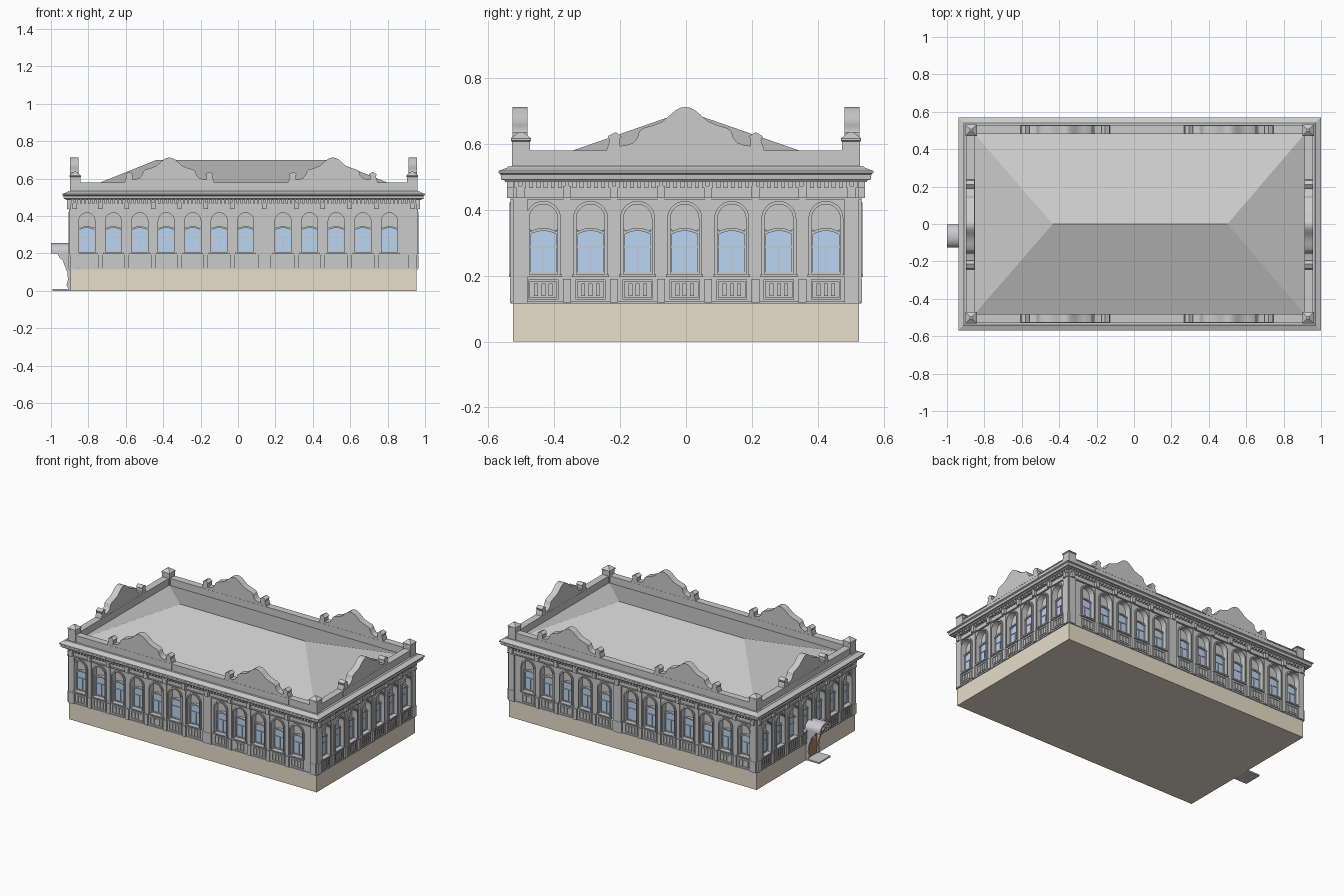
import bpy, bmesh, math
from mathutils import Vector

if "Cube" in bpy.data.objects:
    bpy.data.objects.remove(bpy.data.objects["Cube"])

X0, X1, Y = -0.895, 0.955, 0.525          # wall planes
parts = {}                                # part name -> bmesh

# a side maps (along wall, outward distance, height) to world space
SIDES = {
    "front": lambda u, d, z: (u, -Y - d, z),
    "back": lambda u, d, z: (u, Y + d, z),
    "right": lambda u, d, z: (X1 + d, u, z),
    "left": lambda u, d, z: (X0 - d, u, z),
}


def loft(part, rings, closed=False):
    """Skin a row of equal-length loops; cap the ends, or join them if closed."""
    bm = parts.setdefault(part, bmesh.new())
    vs = [[bm.verts.new(p) for p in r] for r in rings]
    n = len(vs[0])
    pairs = list(zip(vs, vs[1:])) + ([(vs[-1], vs[0])] if closed else [])
    for a, b in pairs:
        for i in range(n):
            bm.faces.new((a[i], a[(i + 1) % n], b[(i + 1) % n], b[i]))
    if not closed:
        bm.faces.new(vs[0][::-1])
        bm.faces.new(vs[-1])


def prism(part, side, outline, d0, d1):
    loft(part, [[side(u, d, z) for u, z in outline] for d in (d0, d1)])


def box(part, side, u0, u1, z0, z1, d0, d1):
    prism(part, side, [(u0, z0), (u1, z0), (u1, z1), (u0, z1)], d0, d1)


def rect(off, z):
    return [(X0 - off, -Y - off, z), (X1 + off, -Y - off, z),
            (X1 + off, Y + off, z), (X0 - off, Y + off, z)]


def arch(c, r, z0, spring, n=14):
    arc = [(c + r * math.cos(math.pi * i / n), spring + r * math.sin(math.pi * i / n))
           for i in range(n + 1)]
    return [(c + r, z0)] + arc + [(c - r, z0)]


def window(side, c):
    # recess, glass and glazing bars
    prism("window_cutter", side, arch(c, 0.044, 0.204, 0.374), -0.03, 0.02)
    box("window_glass", side, c - 0.042, c + 0.042, 0.208, 0.338, -0.031, -0.022)
    for s in (-1, 1):
        box("window_frame", side, c + s * 0.0415 - 0.0025, c + s * 0.0415 + 0.0025, 0.204, 0.34, -0.031, -0.016)
    box("window_frame", side, c - 0.002, c + 0.002, 0.208, 0.287, -0.031, -0.018)
    box("window_frame", side, c - 0.042, c + 0.042, 0.285, 0.290, -0.031, -0.018)
    box("window_frame", side, c - 0.042, c + 0.042, 0.204, 0.211, -0.031, -0.018)
    # segmental lintel over the glass
    seg = [(c + 0.044 * t / 4, 0.345 - 0.013 * (t / 4) ** 2) for t in range(-4, 5)]
    prism("window_lintel", side, seg[::-1] + [(u, z - 0.009) for u, z in seg], -0.031, -0.012)
    # arched surround in two steps
    for ro, ri, d in ((0.053, 0.044, 0.007), (0.048, 0.043, 0.011)):
        prism("window_surround", side,
              arch(c, ro, 0.2, 0.374) + arch(c, ri, 0.2, 0.374)[::-1], -0.005, d)
    box("window_sill", side, c - 0.056, c + 0.056, 0.196, 0.204, -0.03, 0.012)
    # panel below the sill
    for u0, u1, z0, z1 in ((-.046, .046, .182, .188), (-.046, .046, .128, .134),
                           (-.046, -.040, .134, .182), (.040, .046, .134, .182)):
        box("sill_panel", side, c + u0, c + u1, z0, z1, -0.002, 0.005)
    for k in (-1, 0, 1):
        box("sill_panel", side, c + k * 0.022 - 0.006, c + k * 0.022 + 0.006, 0.139, 0.177, -0.002, 0.005)


# foundation and wall block
loft("foundation", [rect(0, 0), rect(0, 0.115)])
loft("wall", [rect(0, 0.115), rect(0, 0.5)])

long_windows = [-0.808 + 0.1415 * i for i in range(7)] + [0.241 + 0.1422 * i for i in range(5)]
short_windows = [-0.433 + 0.143 * i for i in range(7)]

# half outline of a parapet gable, mirrored by the helper below
gable = [(0, .712), (.015, .71), (.03, .702), (.05, .685), (.07, .668), (.1, .656),
         (.128, .648), (.14, .638), (.146, .618), (.158, .604), (.18, .596), (.198, .594),
         (.198, .618), (.192, .622), (.212, .636), (.235, .624), (.23, .61), (.24, .58), (.24, .535)]

for name, side in SIDES.items():
    long = name in ("front", "back")
    wins = long_windows if long else short_windows
    lo, hi = (X0, X1) if long else (-Y, Y)
    for c in wins:
        window(side, c)

    # slim piers and frieze brackets between windows
    mids = [(a + b) / 2 for a, b in zip(wins, wins[1:])]
    for m in mids + [lo + 0.022, hi - 0.022]:
        edge = m < lo + 0.03 or m > hi - 0.03
        wide = long and abs(m - 0.141) < 0.03
        w = 0.022 if edge else 0.03 if wide else 0.009
        box("pier", side, m - w, m + w, 0.115, 0.432, -0.002, 0.008 if edge or wide else 0.004)
        box("pier_base", side, m - w - 0.003 * (not edge), m + w + 0.003 * (not edge), 0.118, 0.19, -0.002, 0.010)
        prism("frieze_bracket", side, [(m - .012, .436), (m + .012, .436), (m + .012, .472), (m - .012, .472)], -0.002, 0.018)

    # dentil row
    n = round((hi - lo) / 0.022)
    for i in range(n):
        u = lo + (i + 0.5) * (hi - lo) / n
        box("dentils", side, u - 0.006, u + 0.006, 0.467, 0.487, -0.002, 0.019)

    # curved gables on the parapet
    for c in ((-0.367, 0.507) if long else (-0.002,)):
        out = [(c + u, z) for u, z in gable] + [(c - u, z) for u, z in gable[:0:-1]]
        prism("parapet_gable", side, out, -0.043, 0.002)

# string courses, cornice and parapet running all the way round
for z0, z1, d in ((0.432, 0.438, 0.008), (0.115, 0.121, 0.005)):
    loft("string_course", [rect(o, z) for o, z in ((-.004, z0), (d, z0), (d, z1), (-.004, z1))], True)
cornice = [(-.02, .484), (.024, .484), (.027, .49), (.036, .492), (.038, .508), (.044, .512),
           (.044, .518), (.018, .528), (.014, .533), (-.02, .533)]
loft("cornice", [rect(o, z) for o, z in cornice], True)
loft("parapet", [rect(o, z) for o, z in ((0, .525), (0, .573), (.003, .573), (.003, .58),
                                         (-.044, .58), (-.044, .5), (-.02, .5))], True)

# corner posts with pointed caps
for x in (X0 + 0.024, X1 - 0.024):
    for y in (-Y + 0.024, Y - 0.024):
        loft("corner_post", [[(x + a * h, y + b * h, z) for a, b in ((-1, -1), (1, -1), (1, 1), (-1, 1))]
                             for h, z in ((.028, .53), (.028, .608), (.031, .61), (.031, .617), (.006, .637))])

# hipped roof with raised ridge and hip caps
roof = parts.setdefault("hip_roof", bmesh.new())
e = [roof.verts.new(p) for p in rect(-0.04, 0.531)]
r = [roof.verts.new((x, 0, 0.7)) for x in (-0.435, 0.5)]
for f in ((e[0], e[1], r[1], r[0]), (e[1], e[2], r[1]), (e[2], e[3], r[0], r[1]), (e[3], e[0], r[0]), e[::-1]):
    roof.faces.new(f)

# side entrance: step, door, curved cheeks, barrel canopy
left, cy = SIDES["left"], -0.064
box("entrance_step", left, cy - 0.062, cy + 0.062, 0, 0.01, -0.01, 0.098)
box("entrance_door", left, cy - 0.045, cy + 0.045, 0.01, 0.2, -0.01, 0.006)
cheek = [(-.01, .01), (.012, .01), (.022, .03), (.014, .06), (.018, .1), (.032, .135),
         (.04, .16), (.06, .178), (.07, .2), (-.01, .2)]
for s in (-1, 1):
    loft("entrance_cheek", [[left(cy + s * w, d, z) for d, z in cheek] for w in (0.045, 0.059)])
outer = [(cy + .061 * math.cos(math.pi * i / 12), .212 + .044 * math.sin(math.pi * i / 12)) for i in range(13)]
inner = [(cy + .05 * math.cos(math.pi * i / 12), .2 + .044 * math.sin(math.pi * i / 12)) for i in range(13)]
prism("entrance_canopy", left, [(cy + .061, .2)] + outer + [(cy - .061, .2)] + inner[::-1], -0.01, 0.105)

# turn every part into an object
colours = {"foundation": (0.80, 0.73, 0.60, 1), "window_glass": (0.50, 0.66, 0.90, 1),
           "entrance_door": (0.45, 0.22, 0.12, 1)}
objs = {}
for name, bm in parts.items():
    bmesh.ops.recalc_face_normals(bm, faces=bm.faces)
    me = bpy.data.meshes.new(name)
    bm.to_mesh(me)
    bm.free()
    ob = objs[name] = bpy.data.objects.new(name, me)
    bpy.context.collection.objects.link(ob)
    if name in colours:
        mat = bpy.data.materials.new(name)
        mat.diffuse_color = colours[name]
        mat.use_nodes = True
        mat.node_tree.nodes["Principled BSDF"].inputs["Base Color"].default_value = mat.diffuse_color
        me.materials.append(mat)

# cut the window recesses out of the wall
wall, cutter = objs["wall"], objs.pop("window_cutter")
cutter.hide_render = True
mod = wall.modifiers.new("recesses", "BOOLEAN")
mod.operation, mod.solver, mod.object = "DIFFERENCE", "EXACT", cutter
bpy.context.view_layer.objects.active = wall
bpy.ops.object.modifier_apply(modifier=mod.name)
bpy.data.objects.remove(cutter)

# smooth only the curved runs
for ob in objs.values():
    ob.select_set(True)
bpy.ops.object.shade_smooth_by_angle(angle=math.radians(25))
